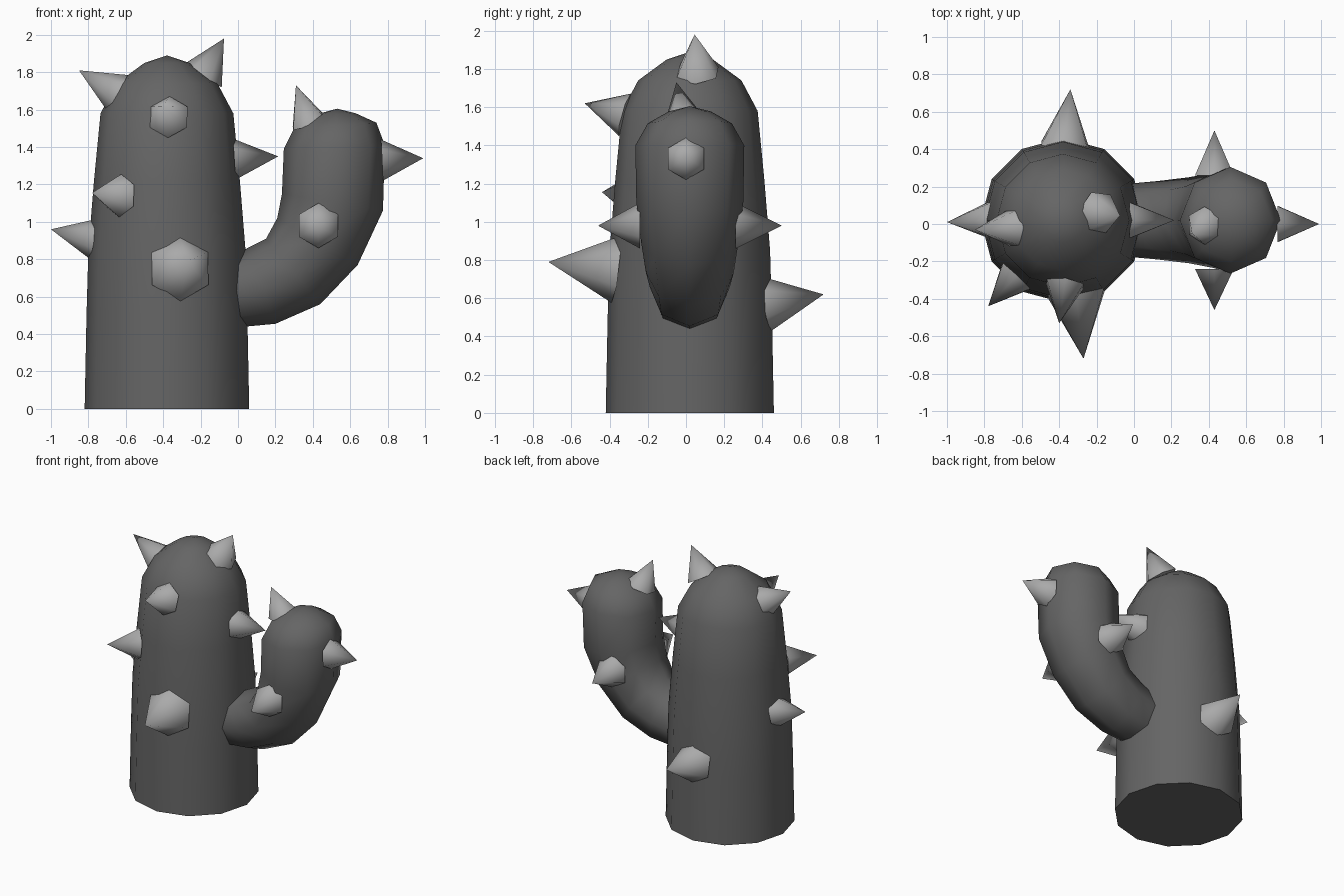
import bpy, bmesh, math
from mathutils import Vector

if "Cube" in bpy.data.objects:
    bpy.data.objects.remove(bpy.data.objects["Cube"])


def material(name, v):
    m = bpy.data.materials.new(name)
    m.diffuse_color = (v, v, v, 1)
    m.use_nodes = True
    m.node_tree.nodes["Principled BSDF"].inputs["Base Color"].default_value = m.diffuse_color
    return m


BODY = material("dark grey", 0.13)
SPINE = material("light grey", 0.40)


def finish(bm, name, mat, angle):
    bmesh.ops.recalc_face_normals(bm, faces=bm.faces)
    me = bpy.data.meshes.new(name)
    bm.to_mesh(me)
    bm.free()
    ob = bpy.data.objects.new(name, me)
    bpy.context.collection.objects.link(ob)
    me.materials.append(mat)
    bpy.ops.object.select_all(action='DESELECT')
    ob.select_set(True)
    bpy.context.view_layer.objects.active = ob
    bpy.ops.object.shade_smooth_by_angle(angle=math.radians(angle))
    return ob


def loft(name, rings, tip):
    """Skin a list of point rings, flat at the start, pointed at the tip."""
    bm = bmesh.new()
    loops = [[bm.verts.new(p) for p in r] for r in rings]
    n = len(loops[0])
    for a, b in zip(loops, loops[1:]):
        for i in range(n):
            j = (i + 1) % n
            bm.faces.new((a[i], a[j], b[j], b[i]))
    top = bm.verts.new(tip)
    for i in range(n):
        bm.faces.new((loops[-1][i], loops[-1][(i + 1) % n], top))
    bm.faces.new(loops[0])
    return finish(bm, name, BODY, 60)


# Trunk: 12-sided tapered column with a domed top (z, radius)
profile = [(0, .44), (.5, .43), (.85, .42), (1.22, .39), (1.58, .355),
           (1.74, .27), (1.85, .12)]
rings = [[(-.38 + r * math.cos(k * math.pi / 6), .02 + r * math.sin(k * math.pi / 6), z)
          for k in range(12)] for z, r in profile]
loft("trunk", rings, (-.38, .02, 1.89))

# Arm: 8-sided bent tube; outer (x, z), inner (x, z), half width in y
sections = [((-.12, .43), (-.12, .82), .19), ((.04, .44), (0, .83), .20),
            ((.20, .455), (.06, .865), .21), ((.44, .56), (.15, .91), .23),
            ((.64, .77), (.21, 1.02), .255), ((.775, 1.06), (.235, 1.15), .28),
            ((.785, 1.41), (.245, 1.39), .285), ((.74, 1.53), (.30, 1.50), .22),
            ((.63, 1.58), (.42, 1.575), .11)]
rings = []
for o, i, w in sections:
    o, i = Vector((o[0], .02, o[1])), Vector((i[0], .02, i[1]))
    mid, half = (o + i) / 2, (o - i) / 2
    rings.append([mid + half * math.cos(k * math.pi / 4)
                  + Vector((0, w * math.sin(k * math.pi / 4), 0)) for k in range(8)])
loft("arm", rings, (.53, .02, 1.605))

# Spines: tip, base centre, base radius
spines = [
    ((-1, .01, .96), (-.77, .02, .91), .11),
    ((-.27, -.72, .79), (-.31, -.37, .75), .175),
    ((-.78, -.44, 1.155), (-.63, -.28, 1.14), .115),
    ((-.40, -.53, 1.62), (-.37, -.32, 1.56), .115),
    ((-.85, -.03, 1.81), (-.645, -.02, 1.69), .11),
    ((-.075, .045, 1.98), (-.19, .06, 1.78), .12),
    ((.215, .02, 1.35), (-.02, .02, 1.335), .11),
    ((-.34, .72, .62), (-.37, .42, .57), .145),
    ((.31, -.05, 1.73), (.38, -.01, 1.53), .105),
    ((.99, 0, 1.34), (.77, 0, 1.33), .11),
    ((.43, -.46, .98), (.43, -.24, .98), .12),
    ((.43, .50, .98), (.43, .26, .98), .12),
]
for n, (tip, base, r) in enumerate(spines, 1):
    tip, base = Vector(tip), Vector(base)
    d = tip - base
    bm = bmesh.new()
    bmesh.ops.create_cone(bm, cap_ends=True, segments=6, radius1=r, radius2=0,
                          depth=d.length)
    ob = finish(bm, f"spine_{n}", SPINE, 70)
    ob.rotation_mode = 'QUATERNION'
    ob.rotation_quaternion = d.to_track_quat('Z', 'Y')
    ob.location = (tip + base) / 2
